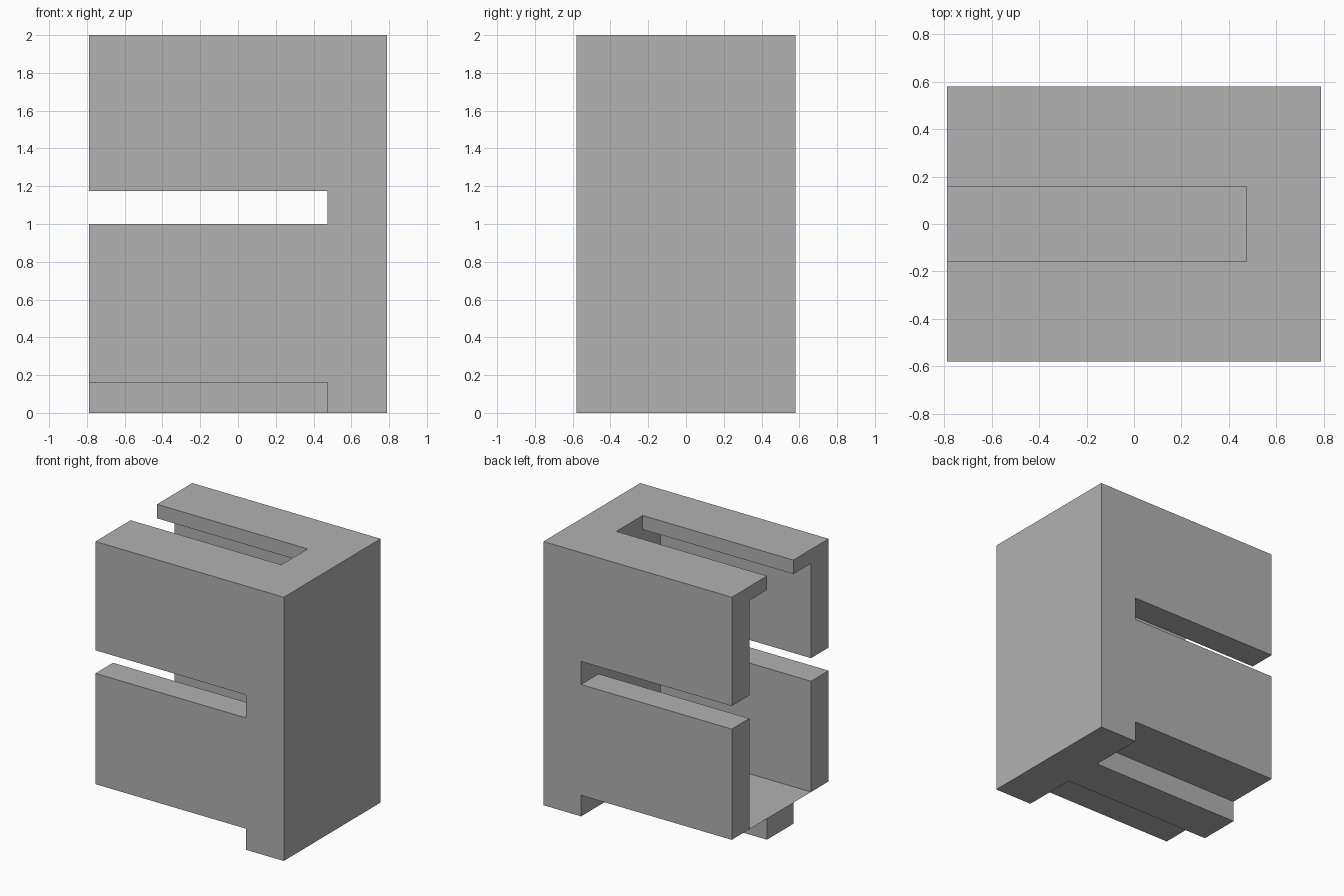
import bpy
import bmesh
from mathutils import Vector

if "Cube" in bpy.data.objects:
    bpy.data.objects.remove(bpy.data.objects["Cube"], do_unlink=True)

# Overall size and shared dimensions
HX, HY, TOP = 0.79, 0.58, 2.0
END = 0.474        # inner face of the solid end block
SLOT = 0.158       # half width of the top slot and bottom rail
INNER = 0.37       # inner face of the side walls
RAIL = 0.16        # height of the bottom rail
LID = 1.894        # underside of the top plate
OUT = 1.0          # cutters overshoot the body


def box(name, low, high):
    low, high = Vector(low), Vector(high)
    bm = bmesh.new()
    bmesh.ops.create_cube(bm, size=1)
    bmesh.ops.scale(bm, vec=high - low, verts=bm.verts)
    bmesh.ops.translate(bm, vec=(low + high) / 2, verts=bm.verts)
    mesh = bpy.data.meshes.new(name)
    bm.to_mesh(mesh)
    bm.free()
    obj = bpy.data.objects.new(name, mesh)
    bpy.context.collection.objects.link(obj)
    return obj


def cut(body, low, high):
    cutter = box("cutter", low, high)
    cutter.hide_render = True
    mod = body.modifiers.new("cut", "BOOLEAN")
    mod.operation, mod.solver, mod.object = "DIFFERENCE", "EXACT", cutter
    bpy.context.view_layer.objects.active = body
    bpy.ops.object.modifier_apply(modifier=mod.name)
    bpy.data.objects.remove(cutter, do_unlink=True)


body = box("slotted_block", (-HX, -HY, 0), (HX, HY, TOP))

# Hollow channel open at one end
cut(body, (-OUT, -INNER, RAIL), (END, INNER, LID))
# Slot through the top plate
cut(body, (-OUT, -SLOT, 1.5), (END, SLOT, TOP + OUT))
# Horizontal slit through both side walls
cut(body, (-OUT, -OUT, 1.0), (END, OUT, 1.175))
# Undercuts that leave the central bottom rail
for side in (-1, 1):
    y0, y1 = sorted((side * SLOT, side * OUT))
    cut(body, (-OUT, y0, -OUT), (END, y1, RAIL))

# Plain grey finish
grey = bpy.data.materials.new("mid_grey")
grey.use_nodes = True
colour = (0.445, 0.445, 0.445, 1)
grey.diffuse_color = colour
grey.node_tree.nodes["Principled BSDF"].inputs["Base Color"].default_value = colour
body.data.materials.clear()
body.data.materials.append(grey)
